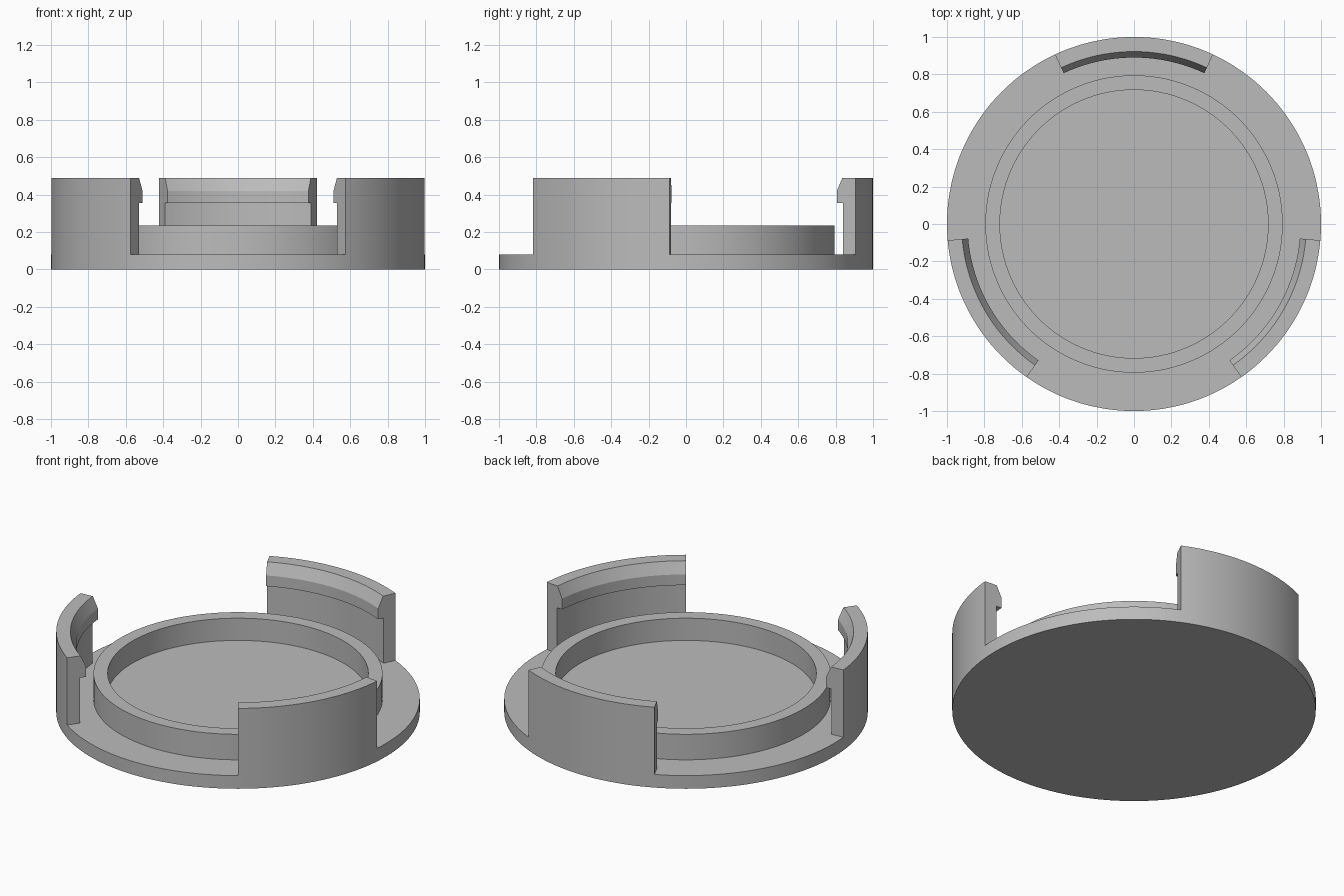
import bpy
import bmesh
from math import cos, sin, radians

if "Cube" in bpy.data.objects:
    bpy.data.objects.remove(bpy.data.objects["Cube"], do_unlink=True)

grey = bpy.data.materials.new("plain_grey")
grey.use_nodes = True
colour = (0.5, 0.5, 0.5, 1)
grey.diffuse_color = colour
grey.node_tree.nodes["Principled BSDF"].inputs["Base Color"].default_value = colour

STEP = 2.5  # degrees per facet


def revolve(name, profile, start, sweep):
    """Turn a closed (radius, z) profile around z; cap the ends of partial turns."""
    bm = bmesh.new()
    full = sweep == 360
    steps = round(sweep / STEP)
    rings = []
    for i in range(steps + (not full)):
        a = radians(start + i * STEP)
        rings.append([bm.verts.new((r * cos(a), r * sin(a), z)) for r, z in profile])
    n = len(profile)
    for i in range(steps):
        a, b = rings[i], rings[(i + 1) % len(rings)]
        for j in range(n):
            k = (j + 1) % n
            if profile[j][0] == 0 and profile[k][0] == 0:
                continue
            bm.faces.new((a[j], b[j], b[k], a[k]))
    if not full:
        bm.faces.new(rings[0])
        bm.faces.new(rings[-1][::-1])
    # Weld the points on the axis
    bmesh.ops.remove_doubles(bm, verts=bm.verts, dist=1e-5)
    bmesh.ops.recalc_face_normals(bm, faces=bm.faces)
    mesh = bpy.data.meshes.new(name)
    bm.to_mesh(mesh)
    bm.free()
    mesh.materials.append(grey)
    obj = bpy.data.objects.new(name, mesh)
    bpy.context.collection.objects.link(obj)
    bpy.ops.object.select_all(action="DESELECT")
    obj.select_set(True)
    bpy.context.view_layer.objects.active = obj
    bpy.ops.object.shade_smooth_by_angle(angle=radians(20))
    return obj


BASE_TOP, RIM_TOP, CLIP_TOP = 0.08, 0.235, 0.488

# Round base plate with raised rim and shallow recess
revolve("base_with_rim", [
    (0, 0), (1, 0), (1, BASE_TOP), (0.795, BASE_TOP), (0.795, RIM_TOP),
    (0.717, RIM_TOP), (0.717, 0.1), (0, 0.1)], 0, 360)

# Three curved walls with an inward snap lip and a chamfered top
clip_profile = [
    (0.925, BASE_TOP), (1, BASE_TOP), (1, CLIP_TOP), (0.922, CLIP_TOP),
    (0.89, 0.42), (0.89, 0.355), (0.925, 0.355)]
for side, centre in (("back", 90), ("right", 210), ("left", 330)):
    revolve(side + "_clip", clip_profile, centre - 25, 50)
